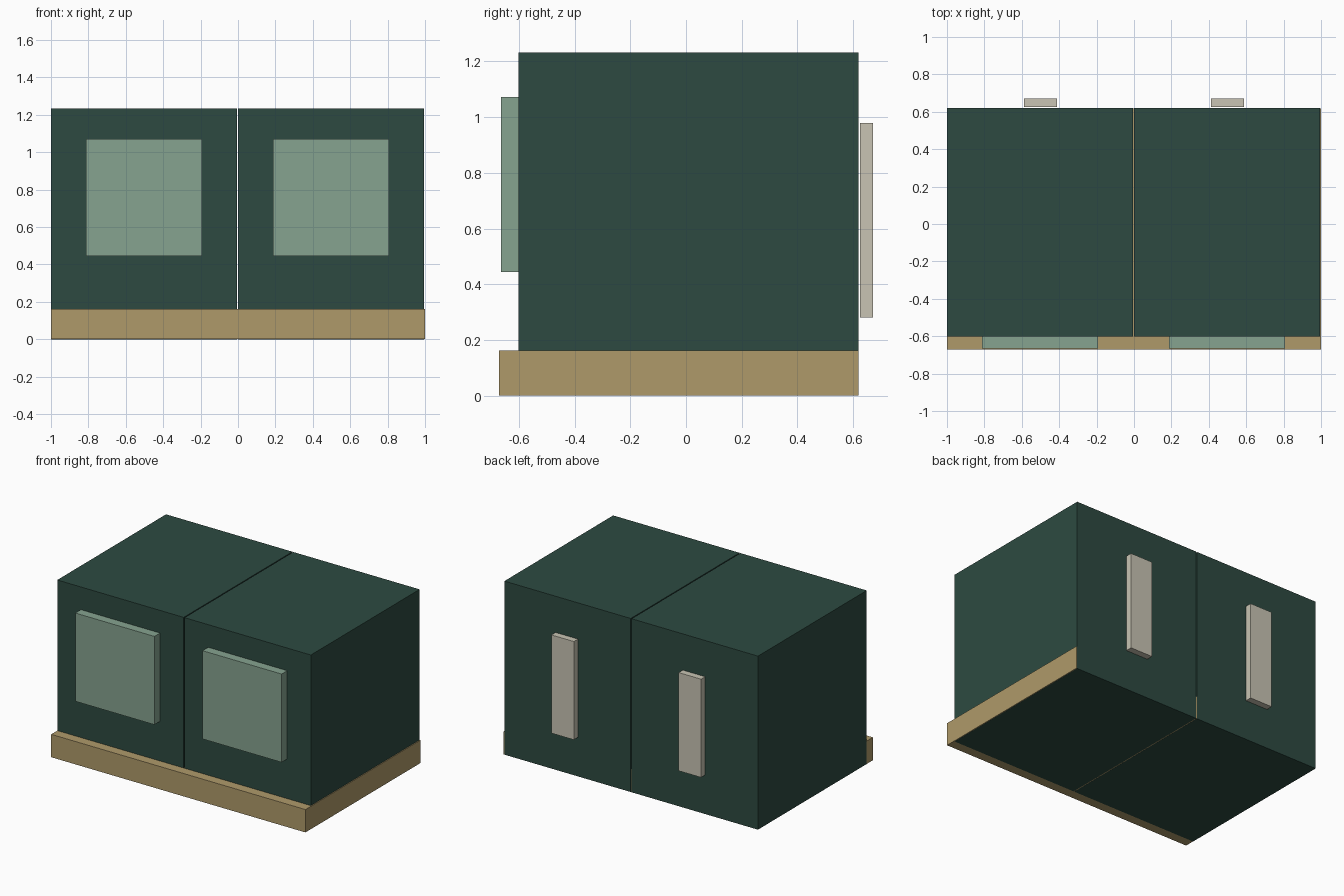
import bpy

if "Cube" in bpy.data.objects:
    bpy.data.objects.remove(bpy.data.objects["Cube"])


def material(name, hex_code):
    """Flat colour from an sRGB hex code."""
    def lin(c):
        return c / 12.92 if c <= 0.04045 else ((c + 0.055) / 1.055) ** 2.4
    m = bpy.data.materials.new(name)
    rgb = [lin(int(hex_code[i:i + 2], 16) / 255) for i in (0, 2, 4)]
    m.diffuse_color = (*rgb, 1)
    m.use_nodes = True
    m.node_tree.nodes["Principled BSDF"].inputs["Base Color"].default_value = m.diffuse_color
    return m


def box(name, x, y, z, mat):
    """Box from (min, max) ranges on each axis."""
    ranges = (x, y, z)
    bpy.ops.mesh.primitive_cube_add(size=1, location=[(a + b) / 2 for a, b in ranges])
    ob = bpy.context.object
    ob.name = name
    ob.scale = [b - a for a, b in ranges]
    bpy.ops.object.transform_apply(location=False, rotation=False, scale=True)
    ob.data.materials.append(mat)
    return ob


def around(centre, width):
    return (centre - width / 2, centre + width / 2)


dark_green = material("dark green", "2D4A41")
pale_green = material("pale green", "86A390")
tan = material("tan", "AF9A6A")
cream = material("cream", "C8C4B3")

# Plinth, a hair inside the cabinets at the back, left and bottom
box("plinth", (-0.9985, 1.0), (-0.671, 0.6185), (0.0005, 0.163), tan)

# Two cabinets side by side, each with a front panel and a back strip
for side, cx in (("left", -0.5025), ("right", 0.4975)):
    box(side + "_cabinet", around(cx, 0.993), (-0.602, 0.619), (0, 1.233), dark_green)
    box(side + "_front_panel", around(cx, 0.622), (-0.665, -0.602), (0.445, 1.072), pale_green)
    box(side + "_back_strip", around(cx + 0.0025, 0.176), (0.625, 0.671), (0.281, 0.979), cream)
